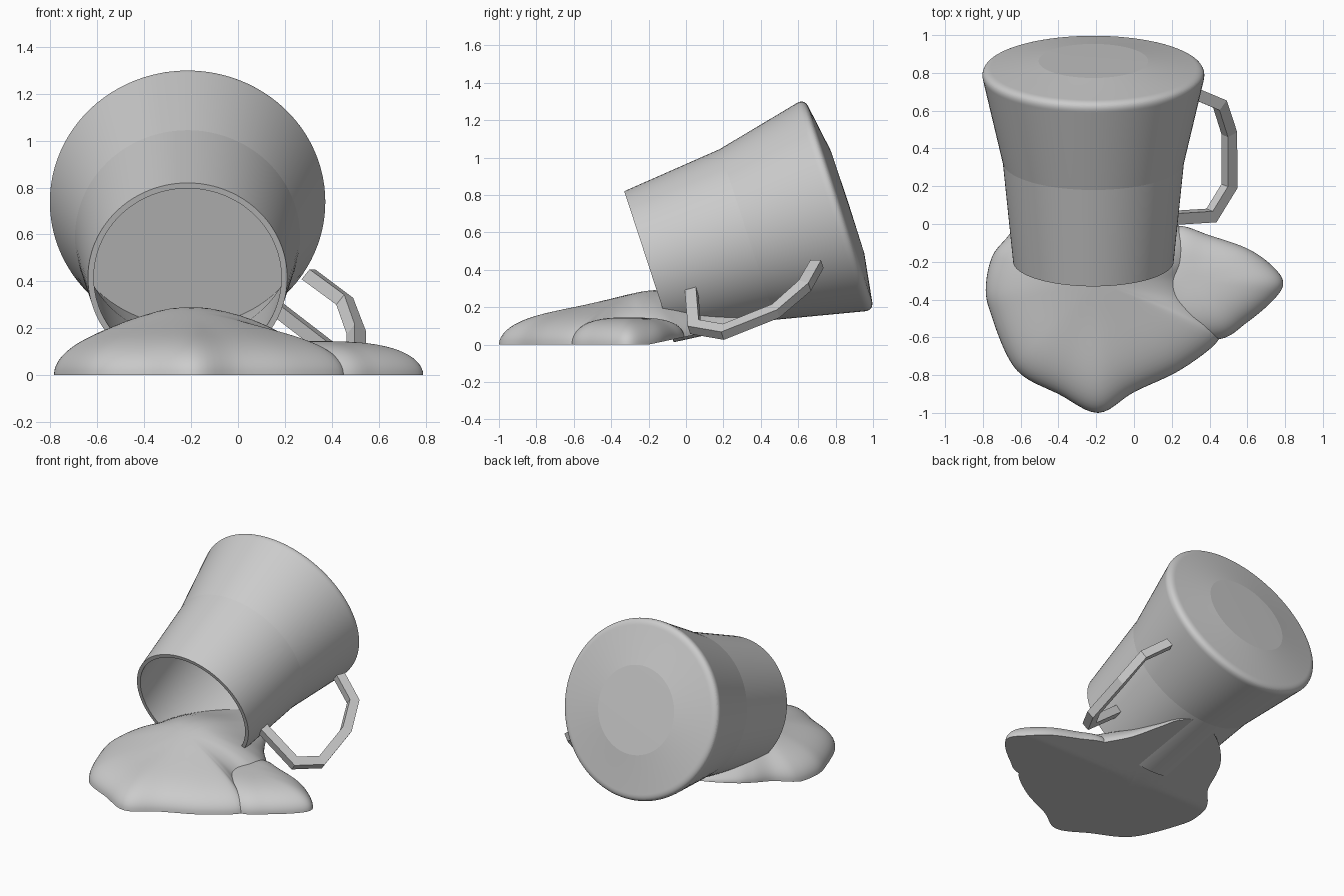
import bpy, bmesh, math
from mathutils import Vector

if "Cube" in bpy.data.objects:
    bpy.data.objects.remove(bpy.data.objects["Cube"])

clay = bpy.data.materials.new("plain_grey")
clay.diffuse_color = (0.6, 0.6, 0.6, 1)
clay.use_nodes = True
clay.node_tree.nodes["Principled BSDF"].inputs["Base Color"].default_value = clay.diffuse_color


def make(name, verts, faces, angle=None):
    me = bpy.data.meshes.new(name)
    me.from_pydata(verts, [], faces)
    bm = bmesh.new()
    bm.from_mesh(me)
    bmesh.ops.remove_doubles(bm, verts=bm.verts, dist=1e-5)
    bmesh.ops.recalc_face_normals(bm, faces=bm.faces)
    bm.to_mesh(me)
    bm.free()
    me.materials.append(clay)
    ob = bpy.data.objects.new(name, me)
    bpy.context.collection.objects.link(ob)
    if angle:
        bpy.ops.object.select_all(action='DESELECT')
        ob.select_set(True)
        bpy.context.view_layer.objects.active = ob
        bpy.ops.object.shade_smooth_by_angle(angle=math.radians(angle))
    return ob


# tipped cup: (radius, distance along axis) from the inner floor over the rim to the base
profile = [(0, 1.0), (0.545, 1.0), (0.455, 0.555), (0.4, 0), (0.425, 0), (0.48, 0.555)]
p0, p1, p2 = Vector((0.585, 1.02)), Vector((0.598, 1.072)), Vector((0.54, 1.078))
for i in range(21):
    u = i / 20
    profile.append(tuple(p0 * (1 - u) ** 2 + p1 * 2 * u * (1 - u) + p2 * u * u))
profile += [(0.29, 1.117), (0, 1.12)]
N = 96
verts, faces = [], []
for r, t in profile:
    for k in range(N):
        a = 2 * math.pi * k / N
        c, s = r * math.cos(a), r * math.sin(a)
        verts.append((-0.215 + c, -0.198 + 0.95 * t - 0.311 * s, 0.416 + 0.311 * t + 0.95 * s))
for j in range(len(profile) - 1):
    for k in range(N):
        k2 = (k + 1) % N
        faces.append((j * N + k, j * N + k2, (j + 1) * N + k2, (j + 1) * N + k))
make("cup", verts, faces, 6.2)

# handle: mitred rectangular bar along a bent path
path = [Vector(p) for p in [(0.30, 0.70, 0.43), (0.455, 0.635, 0.315), (0.505, 0.48, 0.18),
                            (0.505, 0.2, 0.068), (0.41, 0.045, 0.095), (0.17, 0.03, 0.28)]]
normal = Vector((0, 0.95, 0.311)).cross(Vector((0.79, 0.07, -0.61))).normalized()
verts, faces = [], []
for i, p in enumerate(path):
    d1 = (p - path[max(i - 1, 0)]).normalized()
    d2 = (path[min(i + 1, 5)] - p).normalized()
    t = (d1 + d2).normalized()
    side = normal.cross(t).normalized()
    m = 1 / max(0.5, t.dot(d1 if i else d2))
    for a, b in [(1, 1), (1, -1), (-1, -1), (-1, 1)]:
        verts.append(p + side * a * 0.031 * m + normal * b * 0.028)
for i in range(5):
    for k in range(4):
        k2 = (k + 1) % 4
        faces.append((i * 4 + k, i * 4 + k2, i * 4 + 4 + k2, i * 4 + 4 + k))
faces += [(0, 1, 2, 3), (20, 21, 22, 23)]
make("handle", verts, faces)


# spilled liquid: domed puddles, underside rising behind y = -0.2
def puddle(name, centre, outline, height, bump):
    pts = [Vector(p) for p in outline]
    n, c, rim = len(pts), Vector(centre), []
    for i in range(n):
        a, b, d, e = (pts[(i + k) % n] for k in (-1, 0, 1, 2))
        for s in range(6):
            u = s / 6
            rim.append(0.5 * (2 * b + (d - a) * u + (2 * a - 5 * b + 4 * d - e) * u * u
                              + (3 * b - a - 3 * d + e) * u ** 3))
    m, rings = len(rim), 18
    verts, faces = [], []
    for upper in (True, False):
        for j in range(rings + 1):
            r = math.sin(j / rings * math.pi / 2)
            for p in rim:
                q = c + (p - c) * r
                z = max(0, 0.21 * (q.y + 0.2))
                if upper:
                    g = bump * math.exp(-((q.x + 0.2) ** 2 + (q.y + 0.08) ** 2) / 0.15)
                    z += (height + g) * math.sqrt(max(0, 1 - r ** 3)) * max(0.2, 1 - 5 * z)
                verts.append((q.x, q.y, z))
    for o in (0, (rings + 1) * m):
        for j in range(rings):
            for k in range(m):
                k2 = (k + 1) % m
                faces.append((o + j * m + k, o + j * m + k2, o + (j + 1) * m + k2, o + (j + 1) * m + k))
    make(name, verts, faces, 50)


puddle("main_spill", (-0.2, -0.3),
       [(0.23, 0), (0.31, -0.09), (0.33, -0.19), (0.29, -0.3), (0.31, -0.4), (0.40, -0.51), (0.45, -0.61),
        (0.25, -0.77), (0.0, -0.89), (-0.19, -1.0), (-0.4, -0.9), (-0.58, -0.81), (-0.67, -0.7),
        (-0.75, -0.5), (-0.785, -0.35), (-0.75, -0.17), (-0.65, -0.04), (-0.6, 0.1), (-0.54, 0.22),
        (-0.4, 0.36), (-0.2, 0.46), (-0.05, 0.41), (0.03, 0.28), (0.12, 0.12)], 0.19, 0.11)
puddle("side_spill", (0.32, -0.3),
       [(0.23, -0.01), (0.4, -0.06), (0.6, -0.13), (0.73, -0.22), (0.79, -0.31), (0.74, -0.4), (0.6, -0.52),
        (0.45, -0.61), (0.2, -0.58), (0.02, -0.3), (0.08, -0.08)], 0.145, 0)
